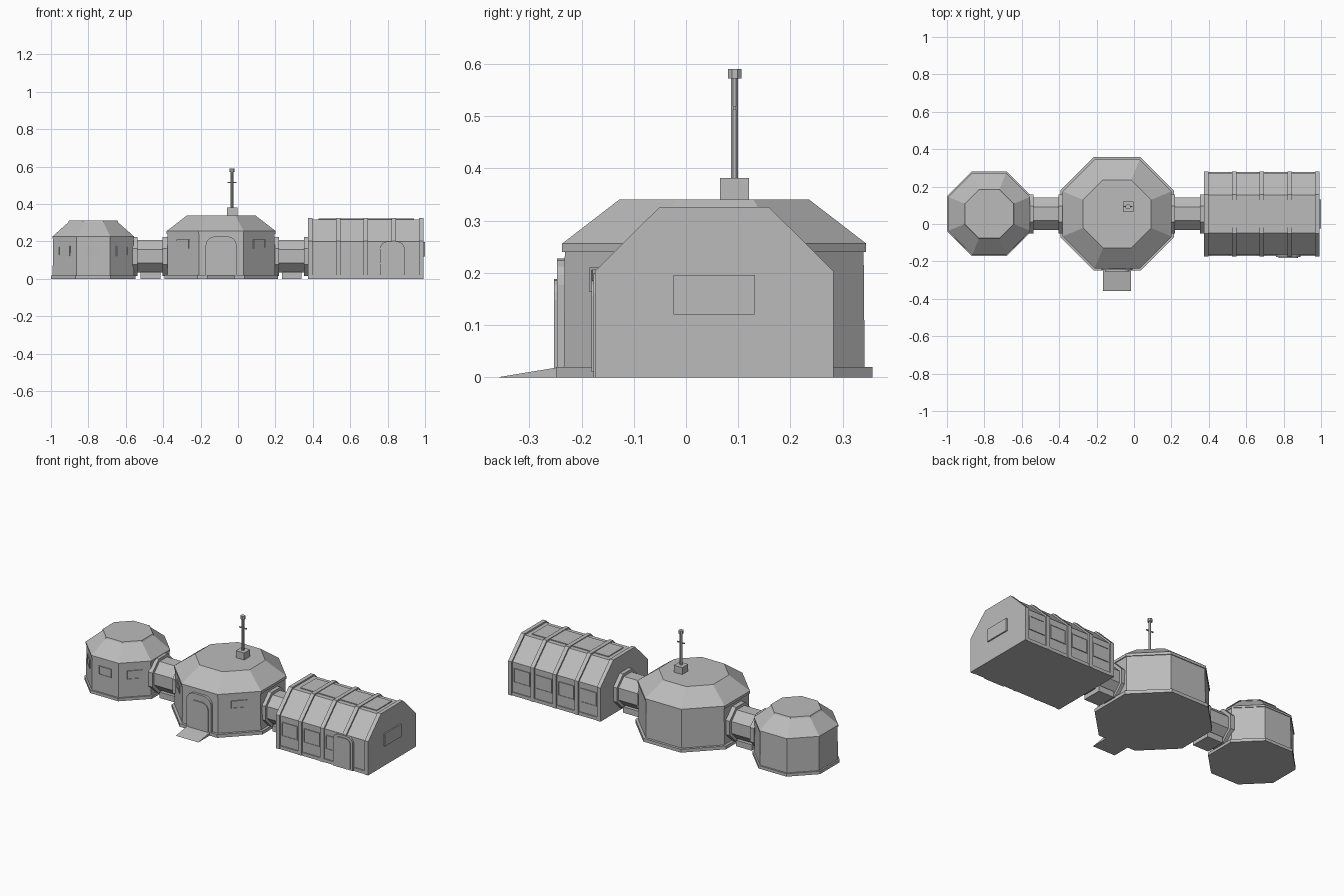
import bpy, bmesh, math
from mathutils import Matrix, Vector

if "Cube" in bpy.data.objects:
    bpy.data.objects.remove(bpy.data.objects["Cube"])

grey = bpy.data.materials.new("light_grey")
grey.use_nodes = True
COLOR = (0.5, 0.5, 0.5, 1)
grey.diffuse_color = COLOR
grey.node_tree.nodes["Principled BSDF"].inputs["Base Color"].default_value = COLOR

CY = 0.054  # shared centre line of the modules


def finish(name, bm):
    bmesh.ops.recalc_face_normals(bm, faces=bm.faces)
    mesh = bpy.data.meshes.new(name)
    bm.to_mesh(mesh)
    bm.free()
    mesh.materials.append(grey)
    obj = bpy.data.objects.new(name, mesh)
    bpy.context.collection.objects.link(obj)
    return obj


def loft(name, rings, matrix=Matrix()):
    """Join equal-sized rings of points into a capped solid."""
    bm = bmesh.new()
    loops = [[bm.verts.new(matrix @ Vector(p)) for p in ring] for ring in rings]
    for a, b in zip(loops, loops[1:]):
        for i in range(len(a)):
            j = (i + 1) % len(a)
            bm.faces.new((a[i], a[j], b[j], b[i]))
    bm.faces.new(loops[0])
    bm.faces.new(loops[-1])
    return finish(name, bm)


def octagon(apothem, z):
    r = apothem / math.cos(math.pi / 8)
    return [(r * math.cos((i + 0.5) * math.pi / 4), r * math.sin((i + 0.5) * math.pi / 4), z)
            for i in range(8)]


def turned(name, profile, matrix):
    """Octagonal solid from (apothem, height) pairs."""
    return loft(name, [octagon(a, z) for a, z in profile], matrix)


def box(name, x0, x1, y0, y1, z0, z1):
    ring = [(x0, y0), (x1, y0), (x1, y1), (x0, y1)]
    return loft(name, [[(x, y, z) for x, y in ring] for z in (z0, z1)])


def extrude(name, outline, depth, matrix):
    """Extrude a wall outline (across, up) outward along local -y."""
    return loft(name, [[(u, y, v) for u, v in outline] for y in (0.004, -depth)], matrix)


def wall(x, y, angle=0):
    return Matrix.Translation((x, y, 0)) @ Matrix.Rotation(angle, 4, "Z")


def rect(half, z0, z1):
    return [(-half, z0), (half, z0), (half, z1), (-half, z1)]


def arch(half, z0, z1, corner):
    pts = [(-half, z0), (half, z0)]
    for i in range(5):
        t = i * math.pi / 8
        pts.append((half - corner + corner * math.cos(t), z1 - corner + corner * math.sin(t)))
    return pts + [(-u, v) for u, v in reversed(pts[2:])]


def window(name, half, z0, z1, matrix):
    """Pane surrounded by a raised four-bar frame."""
    t = 0.005
    extrude(name + "_pane", rect(half, z0, z1), 0.002, matrix)
    extrude(name + "_sill", rect(half, z0 - t, z0), t, matrix)
    extrude(name + "_head", rect(half, z1, z1 + t), t, matrix)
    for s, side in ((-1, "right"), (1, "left")):
        jamb = [(u + s * (half + t / 2), v) for u, v in rect(t / 2, z0 - t, z1 + t)]
        extrude(f"{name}_{side}_jamb", jamb, t, matrix)


def wall_window(name, cx, apothem, angle, half, z0, z1):
    x, y = cx + apothem * math.sin(angle), CY - apothem * math.cos(angle)
    window(name, half, z0, z1, wall(x, y, angle))


# Central octagonal module
MX = -0.09
turned("main_module", [(0.303, 0), (0.303, 0.02), (0.288, 0.02), (0.286, 0.24), (0.291, 0.24),
                       (0.291, 0.256), (0.182, 0.34)], wall(MX, CY))
for side in (-1, 1):
    wall_window(f"main_window_{side}", MX, 0.287, side * math.pi / 4, 0.04, 0.168, 0.205)

# Entrance and ramp
door = wall(MX, CY - 0.287)
extrude("entrance_frame", arch(0.083, 0.01, 0.227, 0.05), 0.014, door)
extrude("entrance_door", arch(0.066, 0.01, 0.188, 0.04), 0.02, door)
loft("entrance_ramp", [[(x, -0.357, 0), (x, -0.24, 0), (x, -0.24, 0.02), (x, -0.355, 0.001)]
                       for x in (MX - 0.075, MX + 0.075)])

# Small octagonal module
SX = -0.774
turned("small_module", [(0.226, 0), (0.226, 0.018), (0.217, 0.018), (0.215, 0.215), (0.219, 0.215),
                        (0.219, 0.226), (0.131, 0.304), (0.134, 0.304), (0.13, 0.312)],
       wall(SX, CY))
for i in (-1, 0, 1):
    wall_window(f"small_window_{i}", SX, 0.216, i * math.pi / 4, 0.037, 0.128, 0.171)

# Octagonal connecting tunnels with end flanges and a support block
for side, x0, x1 in (("right", -0.565, -0.375), ("left", 0.19, 0.38)):
    along = Matrix.Translation((x0, CY, 0.12)) @ Matrix.Rotation(math.pi / 2, 4, "Y")
    n, f = x1 - x0, 0.028
    turned(side + "_tunnel", [(0.104, 0), (0.104, f), (0.087, f), (0.087, n - f),
                              (0.104, n - f), (0.104, n)], along)
    box(side + "_tunnel_support", x0 + 0.045, x1 - 0.04, CY - 0.06, CY + 0.06, 0, 0.036)

# Long module with chamfered roof
def hall_ring(x, grow):
    w, t = 0.219 + grow, 0.101 + grow * 0.4
    half = [(w, 0), (w, 0.2 + grow * 0.4), (t, 0.317 + grow)]
    return [(x, CY + y, z) for y, z in half] + [(x, CY - y, z) for y, z in reversed(half)]


X0, X1 = 0.375, 0.992
loft("long_module", [hall_ring(x, 0) for x in (X0 + 0.005, X1 - 0.003)])
pitch = (X1 - X0 - 0.024) / 4
for i in range(5):
    x = X0 + i * pitch
    loft(f"long_module_rib_{i}", [hall_ring(x, 0.009), hall_ring(x + 0.024, 0.009)])
for s, side in ((-1, "front"), (1, "back")):
    y = CY + s * 0.219
    box(f"long_module_{side}_skirt", X0, X1, y - 0.006, y + 0.006, 0, 0.02)
    for i in range(4):
        if s < 0 and i == 3:
            continue
        x = X0 + 0.012 + (i + 0.5) * pitch
        half = 0.048
        if s < 0 and i == 2:
            x, half = x - 0.02, 0.03
        window(f"long_{side}_window_{i}", half, 0.085, 0.16, wall(x, y, 0 if s < 0 else math.pi))

# Side door, roof panel and end window of the long module
side_door = wall(0.825, CY - 0.219)
extrude("side_door_frame", arch(0.066, 0, 0.2, 0.04), 0.012, side_door)
extrude("side_door", arch(0.052, 0.01, 0.185, 0.03), 0.016, side_door)
box("roof_panel", 0.43, 0.94, CY - 0.073, CY + 0.073, 0.31, 0.322)
extrude("end_window", rect(0.078, 0.12, 0.196), 0.008, wall(X1, CY, math.pi / 2))

# Antenna mast on the main roof
AX, AY = -0.032, 0.093
box("mast_base", AX - 0.028, AX + 0.028, AY - 0.028, AY + 0.028, 0.335, 0.382)
turned("mast", [(0.007, 0.38), (0.007, 0.572), (0.013, 0.572), (0.013, 0.59)], wall(AX, AY))
box("mast_crossbar", AX - 0.024, AX + 0.024, AY - 0.003, AY + 0.003, 0.513, 0.519)
